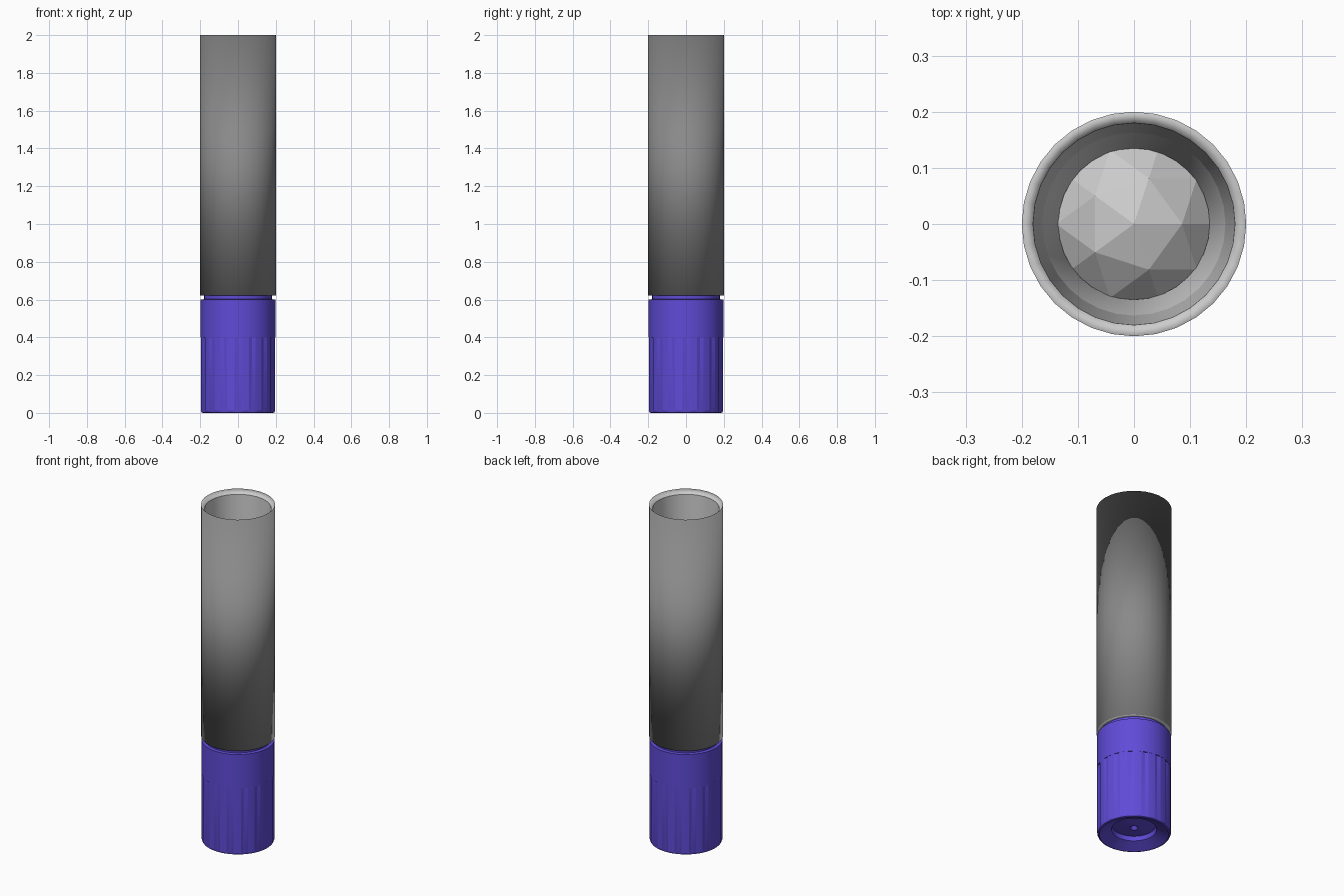
import bpy, math

if "Cube" in bpy.data.objects:
    bpy.data.objects.remove(bpy.data.objects["Cube"])

def lathe(name, profile, sides=32, ripple=None, mats=(), mat_of=None, angle=30):
    """Revolve an (r, z) profile about z; ripple(i, r, z) may adjust the radius,
    mat_of lists the material slot of each profile segment."""
    verts, faces, slots = [], [], []
    n = len(profile)
    for i in range(sides):
        a = 2 * math.pi * i / sides
        for r, z in profile:
            rr = ripple(i, r, z) if ripple else r
            verts.append((rr * math.cos(a), rr * math.sin(a), z))
    for i in range(sides):
        j = (i + 1) % sides
        for k in range(n - 1):
            faces.append((i * n + k, j * n + k, j * n + k + 1, i * n + k + 1))
            slots.append(mat_of[k] if mat_of else 0)
    me = bpy.data.meshes.new(name)
    me.from_pydata(verts, [], faces)
    for m in mats:
        me.materials.append(m)
    me.polygons.foreach_set("material_index", slots)
    ob = bpy.data.objects.new(name, me)
    bpy.context.collection.objects.link(ob)
    bpy.context.view_layer.objects.active = ob
    ob.select_set(True)
    if angle is None:
        bpy.ops.object.shade_smooth()
    else:
        bpy.ops.object.shade_smooth_by_angle(angle=math.radians(angle))
    ob.select_set(False)
    return ob

def material(name, *rgb):
    m = bpy.data.materials.new(name)
    m.diffuse_color = (*rgb, 1)
    m.use_nodes = True
    m.node_tree.nodes["Principled BSDF"].inputs["Base Color"].default_value = m.diffuse_color
    return m

purple = material("purple", 0.115, 0.07, 0.68)
dark = material("dark_grey", 0.25, 0.25, 0.25)
light = material("light_grey", 0.8, 0.8, 0.8)

# Dark outer wall, softly shaded into its light lip and lower flange
lathe("tube_wall", [(0.18, 0.622), (0.20, 0.622), (0.20, 2.0), (0.18, 1.975)],
      mats=(light, dark), mat_of=(0, 1, 0), angle=None)

# Tapering bore and the seat for the ball
lathe("bore", [(0.18, 1.975), (0.163, 1.60)])
lathe("ball_seat", [(0.163, 1.60), (0.135, 1.50), (0.135, 1.35), (0.0, 1.35)])

# Smooth purple collar with the narrower neck that enters the tube
lathe("collar", [(0.10, 0.40), (0.198, 0.40), (0.198, 0.60), (0.18, 0.602),
                 (0.18, 0.66), (0.0, 0.66)], mats=(purple,))

# Grip with shallow flutes, dished underside and central pit
def flute(i, r, z):
    return r - 0.005 if r > 0.19 and z > 0.011 and i % 4 == 0 else r

lathe("grip", [(0.0, 0.07), (0.022, 0.04), (0.06, 0.045), (0.115, 0.055),
               (0.12, 0.03), (0.185, 0.0), (0.193, 0.003),
               (0.197, 0.012), (0.197, 0.40), (0.10, 0.40)],
      sides=64, ripple=flute, mats=(purple,), angle=20)

# Faceted ball sitting in the bore
bpy.ops.mesh.primitive_ico_sphere_add(subdivisions=2, radius=0.163,
                                      location=(0, 0, 1.415))
bpy.context.object.name = "ball"
